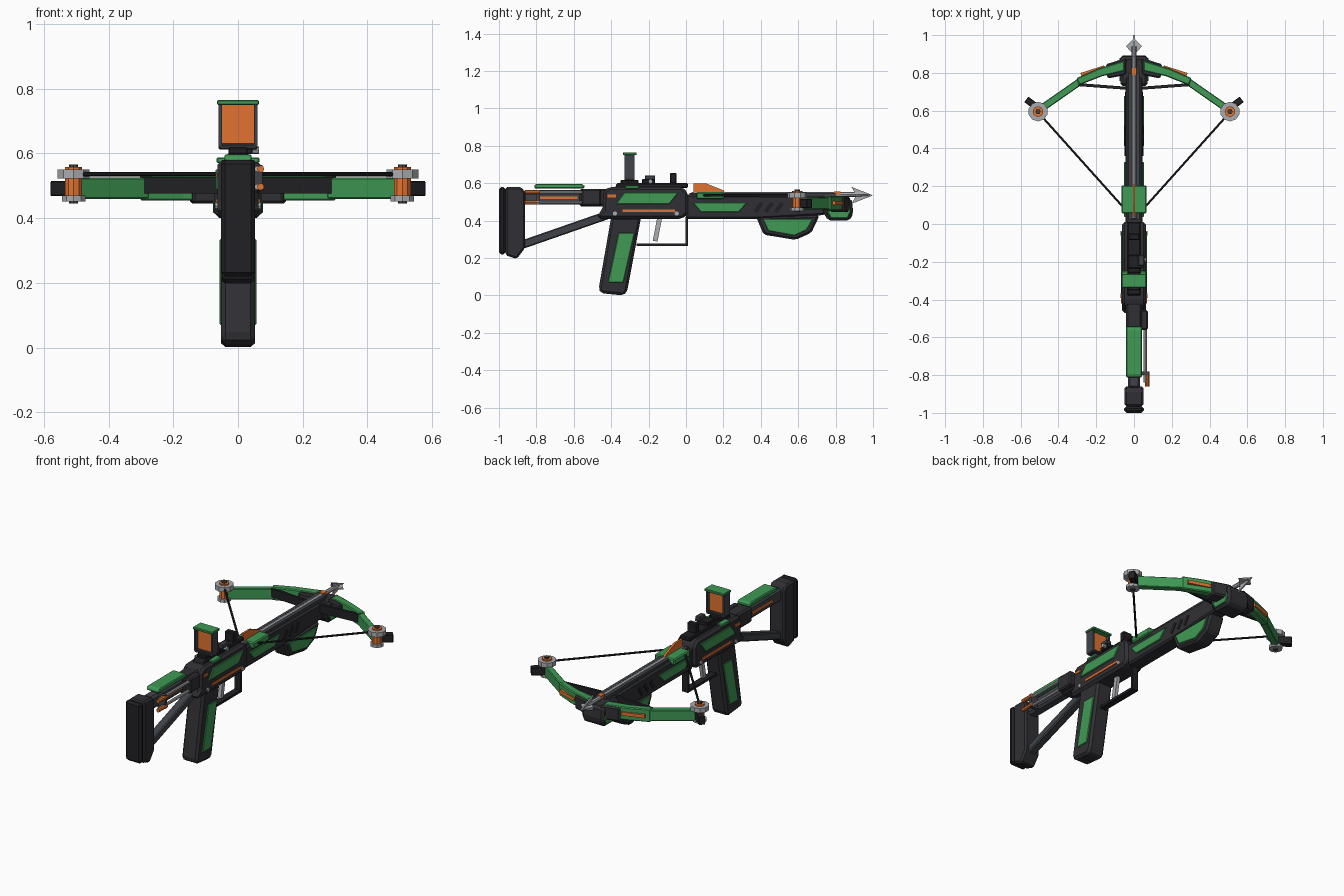
import bpy, bmesh
from math import radians, atan2, pi
from mathutils import Vector

def mat(name, c):
    m = bpy.data.materials.new(name)
    m.diffuse_color = (*c, 1)
    return m

DARK = mat("dark_polymer", (0.03, 0.03, 0.035))
BLACK = mat("black_rubber", (0.015, 0.015, 0.018))
SLATE = mat("slate_metal", (0.05, 0.055, 0.065))
GREEN = mat("green_paint", (0.05, 0.32, 0.09))
ORANGE = mat("orange_accent", (0.75, 0.17, 0.03))
STEEL = mat("light_steel", (0.4, 0.41, 0.43))

def prism(name, pts, a, b, m, axis='x', bevel=0.0):
    """Extrude an outline: (y,z) along x from a to b, (x,y) along z, or (x,z) along y."""
    bm = bmesh.new()
    put = {'x': lambda p, t: (t, p[0], p[1]), 'z': lambda p, t: (p[0], p[1], t),
           'y': lambda p, t: (p[0], t, p[1])}[axis]
    lo = [bm.verts.new(put(p, a)) for p in pts]
    hi = [bm.verts.new(put(p, b)) for p in pts]
    bm.faces.new(lo)
    bm.faces.new(hi)
    for i in range(len(pts)):
        j = (i + 1) % len(pts)
        bm.faces.new((lo[i], lo[j], hi[j], hi[i]))
    bmesh.ops.recalc_face_normals(bm, faces=bm.faces)
    me = bpy.data.meshes.new(name)
    bm.to_mesh(me)
    bm.free()
    ob = bpy.data.objects.new(name, me)
    bpy.context.collection.objects.link(ob)
    me.materials.append(m)
    if bevel:
        mod = ob.modifiers.new("bevel", 'BEVEL')
        mod.width, mod.segments = bevel, 1
    return ob

def box(name, x0, x1, y0, y1, z0, z1, m, bevel=0.0):
    return prism(name, [(y0, z0), (y1, z0), (y1, z1), (y0, z1)], x0, x1, m, bevel=bevel)

def bar(name, p, q, w, m, a, b, axis='x', bevel=0.0):
    """Flat bar of width w between two points of the outline plane."""
    p, q = Vector(p), Vector(q)
    d = (q - p).normalized() * w / 2
    n = Vector((-d.y, d.x))
    return prism(name, [p + n, p - n, q - n, q + n], a, b, m, axis, bevel)

def rod(name, p, q, r, m, sides=8):
    p, q = Vector(p), Vector(q)
    bpy.ops.mesh.primitive_cylinder_add(vertices=sides, radius=r, depth=(q - p).length, location=(p + q) / 2)
    ob = bpy.context.object
    ob.rotation_euler = (q - p).to_track_quat('Z', 'Y').to_euler()
    ob.name = name
    ob.data.materials.append(m)
    return ob

# Stock: pad, butt, tube, strut, cheek rest
box("butt_pad", -0.052, 0.052, -1.0, -0.965, 0.22, 0.58, BLACK, 0.012)
prism("butt_stock", [(-0.965, 0.215), (-0.905, 0.195), (-0.86, 0.255), (-0.86, 0.55), (-0.88, 0.58), (-0.965, 0.58)],
      -0.05, 0.05, DARK, bevel=0.01)
box("stock_tube", -0.032, 0.032, -0.87, -0.44, 0.485, 0.565, SLATE, 0.012)
box("stock_collar", -0.042, 0.042, -0.57, -0.42, 0.475, 0.57, DARK, 0.01)
bar("stock_strut", (-0.88, 0.27), (-0.42, 0.43), 0.045, SLATE, -0.025, 0.025, bevel=0.006)
prism("cheek_rest", [(-0.81, 0.572), (-0.545, 0.572), (-0.54, 0.585), (-0.56, 0.597), (-0.80, 0.597), (-0.812, 0.588)],
      -0.042, 0.042, GREEN, bevel=0.005)
for s in (-1, 1):
    box("stock_stripe", s * 0.03, s * 0.037, -0.78, -0.58, 0.515, 0.53, ORANGE)
box("rod_housing", 0.035, 0.073, -0.56, -0.455, 0.48, 0.57, DARK, 0.008)
for z in (0.497, 0.552):
    rod("side_rod", (0.06, -0.84, z), (0.06, -0.5, z), 0.009, STEEL)
    rod("side_rod_tip", (0.07, -0.86, z), (0.07, -0.78, z), 0.011, ORANGE)
box("rod_bracket", 0.02, 0.075, -0.80, -0.78, 0.485, 0.565, SLATE)

# Receiver with side panels, stripes, bolts
prism("receiver", [(-0.47, 0.41), (-0.02, 0.41), (0.01, 0.435), (0.01, 0.55), (-0.02, 0.58), (-0.41, 0.58), (-0.44, 0.56), (-0.445, 0.46),
                   (-0.47, 0.44)], -0.063, 0.063, DARK, bevel=0.014)
prism("receiver_top_rail", [(-0.38, 0.575), (0.01, 0.575), (0.01, 0.6), (-0.37, 0.6)], -0.035, 0.035, BLACK, bevel=0.005)
box("receiver_green_band", -0.066, 0.066, -0.325, -0.25, 0.57, 0.588, GREEN, 0.004)
for s in (-1, 1):
    prism("receiver_panel", [(-0.375, 0.488), (-0.09, 0.488), (-0.04, 0.55), (-0.33, 0.55)], s * 0.055, s * 0.07, GREEN, bevel=0.003)
    box("receiver_stripe", s * 0.055, s * 0.068, -0.34, -0.06, 0.445, 0.46, ORANGE)
    box("receiver_mark", s * 0.055, s * 0.068, -0.42, -0.375, 0.525, 0.54, ORANGE)
    for y in (-0.38, -0.05):
        rod("receiver_bolt", (s * 0.055, y, 0.438), (s * 0.071, y, 0.438), 0.012, STEEL)

# Pistol grip, trigger and guard
prism("pistol_grip", [(-0.40, 0.42), (-0.24, 0.42), (-0.315, 0.02), (-0.335, 0.0), (-0.455, 0.012), (-0.467, 0.035)],
      -0.052, 0.052, DARK, bevel=0.014)
for s in (-1, 1):
    prism("grip_panel", [(-0.417, 0.07), (-0.335, 0.07), (-0.275, 0.335), (-0.36, 0.335)], s * 0.045, s * 0.057, GREEN, bevel=0.003)
bar("guard_bottom", (-0.265, 0.272), (0.01, 0.272), 0.014, BLACK, -0.02, 0.02)
bar("guard_front", (0.004, 0.268), (0.004, 0.42), 0.014, BLACK, -0.02, 0.02)
bar("trigger", (-0.165, 0.29), (-0.14, 0.42), 0.026, STEEL, -0.01, 0.01)

# Reflex sight, rear latch and front post
box("sight_base", -0.03, 0.03, -0.35, -0.255, 0.598, 0.618, BLACK, 0.004)
box("sight_floor", -0.06, 0.06, -0.33, -0.275, 0.612, 0.63, DARK, 0.004)
for s in (-1, 1):
    box("sight_wall", s * 0.05, s * 0.06, -0.33, -0.275, 0.62, 0.752, SLATE)
box("sight_lens", -0.052, 0.052, -0.31, -0.295, 0.625, 0.75, ORANGE)
box("sight_cap", -0.065, 0.065, -0.337, -0.265, 0.75, 0.765, GREEN, 0.003)
box("sight_clamp", -0.03, 0.045, -0.235, -0.165, 0.598, 0.622, BLACK, 0.004)
box("clamp_lever", 0.022, 0.055, -0.22, -0.165, 0.618, 0.642, SLATE, 0.004)
rod("clamp_screw", (0.03, -0.19, 0.61), (0.065, -0.19, 0.61), 0.012, STEEL)
box("front_post", -0.03, 0.03, -0.085, -0.05, 0.598, 0.655, BLACK, 0.005)

# Forearm with panels and slanted vents
prism("forearm", [(0.0, 0.41), (0.40, 0.41), (0.74, 0.43), (0.78, 0.46), (0.78, 0.53), (0.0, 0.54)], -0.046, 0.046, DARK, bevel=0.01)
for s in (-1, 1):
    prism("forearm_panel", [(0.08, 0.445), (0.28, 0.445), (0.33, 0.498), (0.035, 0.498)], s * 0.04, s * 0.053, GREEN, bevel=0.003)
    for i in range(3):
        y = 0.37 + i * 0.055
        bar("forearm_vent", (y, 0.445), (y + 0.035, 0.495), 0.022, BLACK, s * 0.04, s * 0.05)
    box("rail_side", s * 0.012, s * 0.03, 0.02, 0.80, 0.53, 0.548, SLATE)
prism("hand_grip", [(0.375, 0.42), (0.415, 0.325), (0.585, 0.297), (0.67, 0.335), (0.715, 0.43)], -0.048, 0.048, DARK, bevel=0.012)
for s in (-1, 1):
    prism("hand_grip_panel", [(0.41, 0.41), (0.44, 0.345), (0.58, 0.32), (0.645, 0.35), (0.68, 0.41)],
          s * 0.04, s * 0.053, GREEN, bevel=0.003)
box("string_cover", -0.066, 0.066, 0.055, 0.205, 0.515, 0.552, GREEN, 0.006)

# Arrow with fletching and crossed head
rod("arrow_shaft", (0, 0.03, 0.54), (0, 0.94, 0.54), 0.013, STEEL)
prism("arrow_fletching", [(0.04, 0.55), (0.21, 0.55), (0.20, 0.562), (0.11, 0.598), (0.04, 0.598)], -0.006, 0.006, ORANGE)
prism("arrow_head_upright", [(0.885, 0.58), (1.0, 0.535), (0.885, 0.49), (0.91, 0.535)], -0.004, 0.004, STEEL)
prism("arrow_head_flat", [(-0.042, 0.94), (0, 0.895), (0.042, 0.94), (0, 0.985)], 0.531, 0.539, STEEL, 'z')
box("rail_mark", -0.014, 0.014, 0.79, 0.825, 0.54, 0.556, ORANGE)

# Bow riser
prism("riser", [(0.73, 0.45), (0.76, 0.40), (0.875, 0.40), (0.895, 0.44), (0.885, 0.52), (0.73, 0.525)], -0.072, 0.072, DARK, bevel=0.014)

# Limbs, cams, struts and strings on both sides
for s in (-1, 1):
    P = lambda pts: [(s * x, y) for x, y in pts]
    prism("riser_panel", [(0.755, 0.45), (0.775, 0.415), (0.865, 0.415), (0.88, 0.45), (0.87, 0.475)],
          s * 0.065, s * 0.077, GREEN, bevel=0.003)
    prism("limb_pocket", P([(0.04, 0.88), (0.15, 0.845), (0.14, 0.77), (0.04, 0.79)]), 0.445, 0.528, DARK, 'z', 0.008)
    prism("inner_limb", P([(0.05, 0.865), (0.19, 0.822), (0.305, 0.772), (0.29, 0.735), (0.17, 0.782), (0.05, 0.81)]),
          0.455, 0.532, GREEN, 'z', 0.005)
    bar("outer_limb", (s * 0.285, 0.755), (s * 0.51, 0.598), 0.038, GREEN, 0.46, 0.525, 'z', 0.004)
    bar("limb_stripe", (s * 0.155, 0.829), (s * 0.28, 0.789), 0.022, ORANGE, 0.484, 0.504, 'z')
    bar("limb_strut", (s * 0.03, 0.718), (s * 0.295, 0.738), 0.016, BLACK, 0.477, 0.527, 'z')
    bar("limb_tip", (s * 0.49, 0.60), (s * 0.57, 0.66), 0.036, BLACK, 0.468, 0.515, 'z', 0.003)
    cx, cy = s * 0.508, 0.595
    rod("cam_lower", (cx, cy, 0.452), (cx, cy, 0.47), 0.038, STEEL, 10)
    rod("cam_upper", (cx, cy, 0.522), (cx, cy, 0.55), 0.052, STEEL, 10)
    rod("cam_hub", (cx, cy, 0.455), (cx, cy, 0.558), 0.028, ORANGE, 10)
    rod("cam_axle", (cx, cy, 0.445), (cx, cy, 0.566), 0.014, SLATE)
    rod("bow_string", (s * 0.475, 0.555, 0.536), (0, 0.025, 0.536), 0.0065, BLACK, 6)
